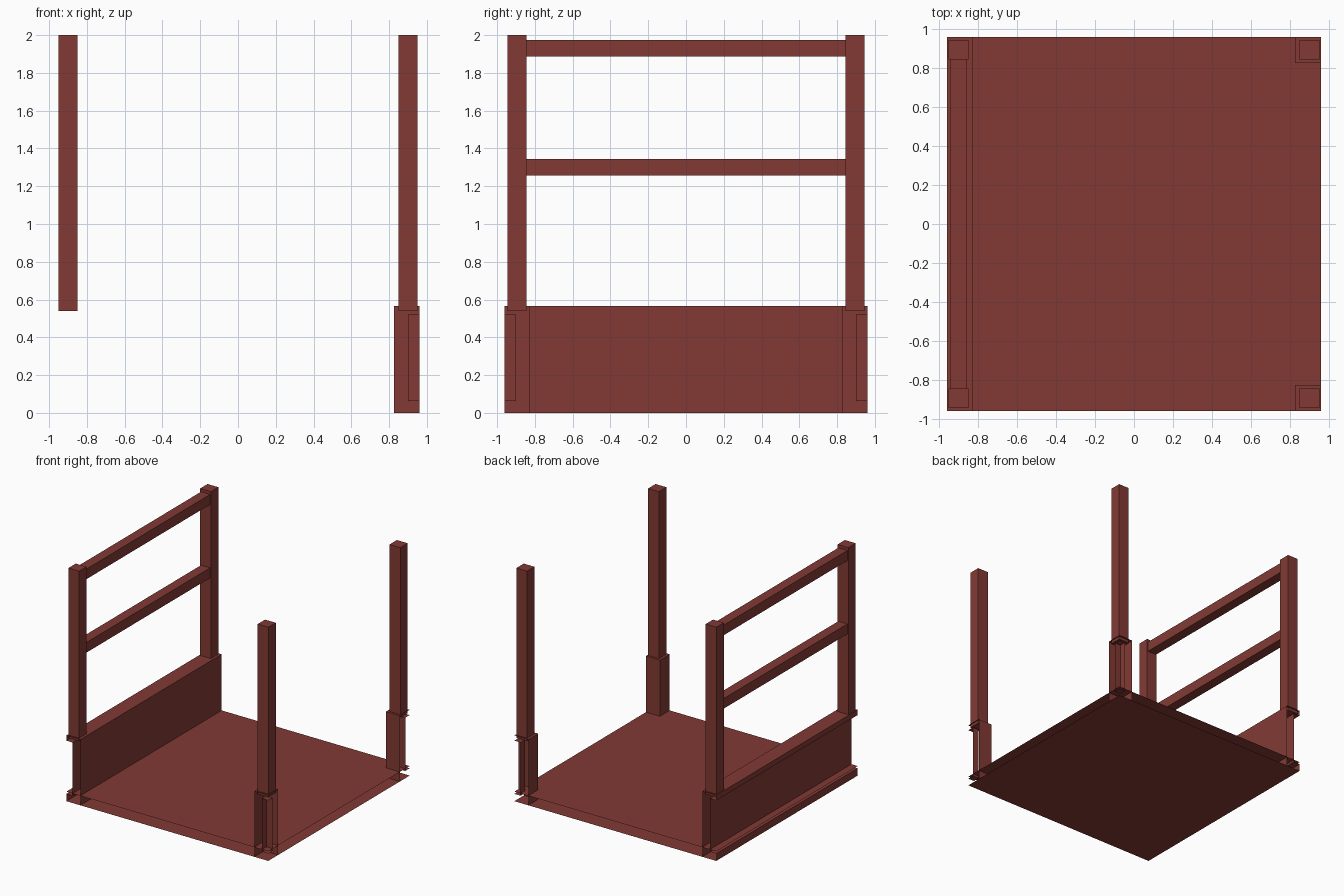
import bpy, bmesh

if "Cube" in bpy.data.objects:
    bpy.data.objects.remove(bpy.data.objects["Cube"])

mat = bpy.data.materials.new("red_brown_paint")
mat.diffuse_color = (0.225, 0.042, 0.034, 1)
mat.use_nodes = True
mat.node_tree.nodes["Principled BSDF"].inputs["Base Color"].default_value = mat.diffuse_color


def finish(name, bm):
    me = bpy.data.meshes.new(name)
    bm.to_mesh(me)
    bm.free()
    me.materials.append(mat)
    ob = bpy.data.objects.new(name, me)
    bpy.context.collection.objects.link(ob)
    return ob


def box(name, lo, hi):
    bm = bmesh.new()
    for v in bmesh.ops.create_cube(bm, size=1)["verts"]:
        for i in range(3):
            v.co[i] = hi[i] if v.co[i] > 0 else lo[i]
    finish(name, bm)


def add_sheet(bm, x0, y0, x1, y1, z):
    """Horizontal rectangle."""
    bm.faces.new([bm.verts.new(p) for p in
                  ((x0, y0, z), (x1, y0, z), (x1, y1, z), (x0, y1, z))])


def add_walls(bm, start, end):
    """Strip of sheet walls between two matching open paths."""
    a = [bm.verts.new(p) for p in start]
    b = [bm.verts.new(p) for p in end]
    for i in range(len(a) - 1):
        bm.faces.new((a[i], a[i + 1], b[i + 1], b[i]))


E, WEB, IN = 0.96, 0.90, 0.827       # outer edge, recessed web, inner face
LOW, HIGH, TOP = 0.063, 0.52, 0.565  # flange heights

# Floor: upper deck sheet over a bottom sheet
for name, z in (("floor_bottom", 0), ("floor_deck", 0.082)):
    bm = bmesh.new()
    add_sheet(bm, -E, -E, E, E, z)
    finish(name, bm)

# Left side beam: open-ended channel, recess facing outward
profile = [(-IN, 0), (-IN, TOP), (-E, TOP), (-E, HIGH),
           (-WEB, HIGH), (-WEB, LOW), (-E, LOW), (-E, 0)]
bm = bmesh.new()
add_walls(bm, [(x, E, z) for x, z in profile],
          [(x, -E, z) for x, z in profile])
finish("left_beam", bm)

# Right corner brackets: inner walls, notch walls and flange sheets, open outside
for s, side in ((-1, "front"), (1, "back")):
    bm = bmesh.new()
    inner = [(E, s * IN), (IN, s * IN), (IN, s * E)]
    notch = [(E, s * WEB), (WEB, s * WEB), (WEB, s * E)]
    for path, z0, z1 in ((inner, 0, TOP), (notch, LOW, HIGH)):
        add_walls(bm, [(x, y, z0) for x, y in path],
                  [(x, y, z1) for x, y in path])
    add_sheet(bm, IN, s * IN, E, s * E, TOP)
    for z in (LOW, HIGH):
        add_sheet(bm, WEB, s * WEB, E, s * E, z)
    finish(side + "_right_corner_bracket", bm)

# Four corner posts
for sx, lr in ((-1, "left"), (1, "right")):
    for sy, fb in ((-1, "front"), (1, "back")):
        cx, cy = sx * 0.9, sy * 0.895
        box(f"{fb}_{lr}_post", (cx - 0.051, cy - 0.05, 0.54),
            (cx + 0.051, cy + 0.05, 2.0))

# Two rails on the left side
for name, z0, z1 in (("middle_rail", 1.256, 1.343), ("top_rail", 1.887, 1.974)):
    box(name, (-0.943, -0.845, z0), (-0.857, 0.845, z1))
